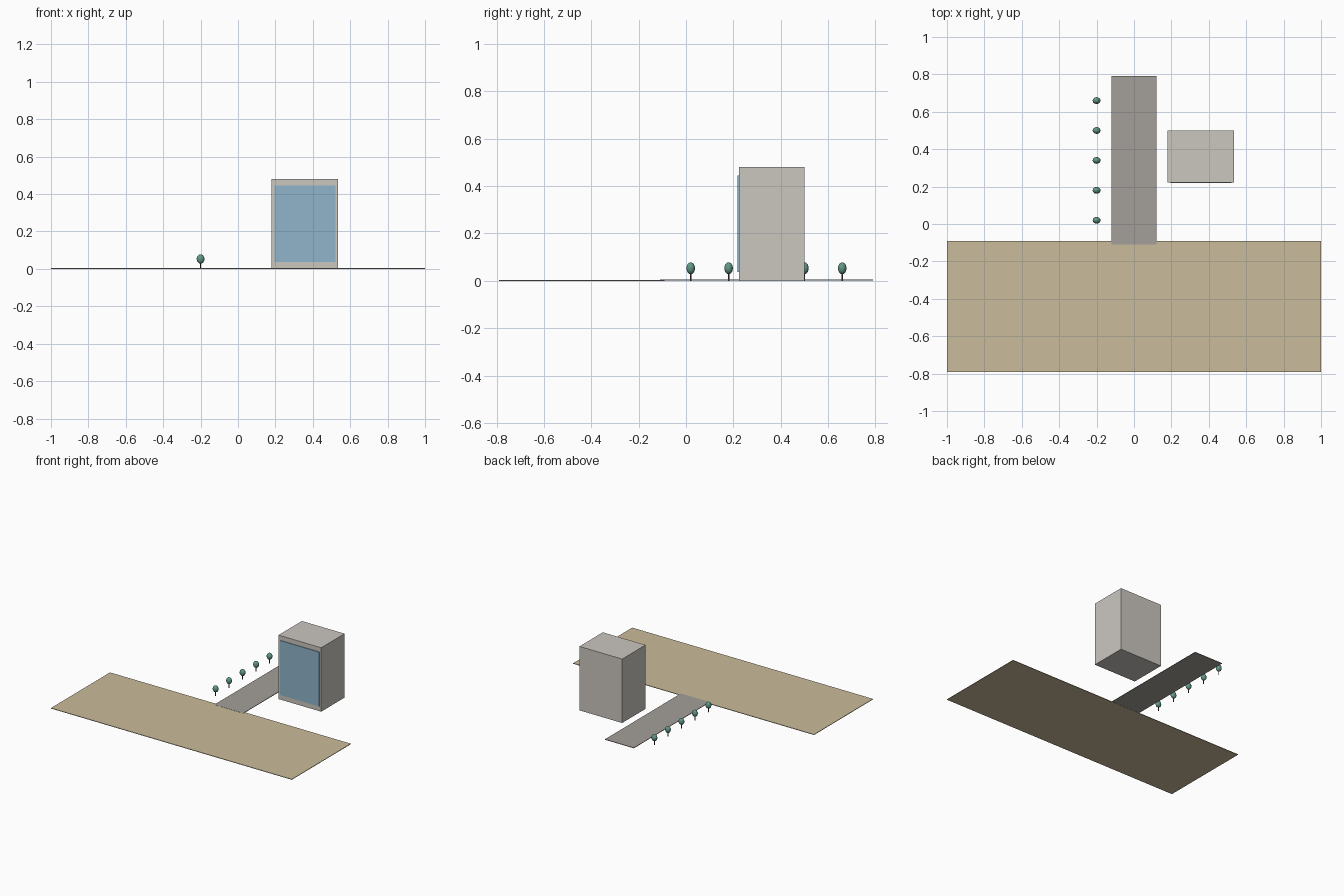
import bpy

if "Cube" in bpy.data.objects:
    bpy.data.objects.remove(bpy.data.objects["Cube"])


def material(name, r, g, b):
    """Flat colour given as sRGB 0-255, stored as linear."""
    def lin(c):
        c /= 255
        return c / 12.92 if c <= 0.04045 else ((c + 0.055) / 1.055) ** 2.4
    m = bpy.data.materials.new(name)
    m.diffuse_color = (lin(r), lin(g), lin(b), 1)
    m.use_nodes = True
    m.node_tree.nodes["Principled BSDF"].inputs["Base Color"].default_value = m.diffuse_color
    return m


SAND = material("sand", 202, 187, 155)
PAVING = material("paving_grey", 163, 159, 152)
STONE = material("pale_stone", 203, 199, 192)
GLASS = material("blue_glass", 144, 181, 202)
LEAF = material("leaf_green", 98, 152, 136)
BARK = material("dark_bark", 82, 70, 58)


def box(name, lo, hi, mat):
    """Box between two opposite corners."""
    bpy.ops.mesh.primitive_cube_add(size=1, location=[(a + b) / 2 for a, b in zip(lo, hi)])
    o = bpy.context.object
    o.name = name
    o.scale = [b - a for a, b in zip(lo, hi)]
    bpy.ops.object.transform_apply(location=False, rotation=False, scale=True)
    o.data.materials.append(mat)
    return o


# Flat ground slab and the path leading away from it
box("plaza", (-1, -0.79, 0), (1, -0.09, 0.004), SAND)
box("path", (-0.12, -0.11, 0.001), (0.12, 0.79, 0.005), PAVING)

# Building block with a large window on the front
box("building", (0.18, 0.223, 0), (0.535, 0.50, 0.48), STONE)
box("front_window", (0.196, 0.218, 0.037), (0.520, 0.224, 0.445), GLASS)

# Row of small trees along the path
for i in range(5):
    y = 0.02 + 0.16 * i
    bpy.ops.mesh.primitive_cylinder_add(vertices=8, radius=0.003, depth=0.034,
                                        location=(-0.2, y, 0.017))
    trunk = bpy.context.object
    trunk.name = f"tree_trunk_{i + 1}"
    trunk.data.materials.append(BARK)

    bpy.ops.mesh.primitive_uv_sphere_add(segments=20, ring_count=12, radius=1,
                                         location=(-0.2, y, 0.053))
    crown = bpy.context.object
    crown.name = f"tree_crown_{i + 1}"
    crown.scale = (0.021, 0.018, 0.025)
    bpy.ops.object.transform_apply(location=False, rotation=False, scale=True)
    bpy.ops.object.shade_smooth()
    crown.data.materials.append(LEAF)
